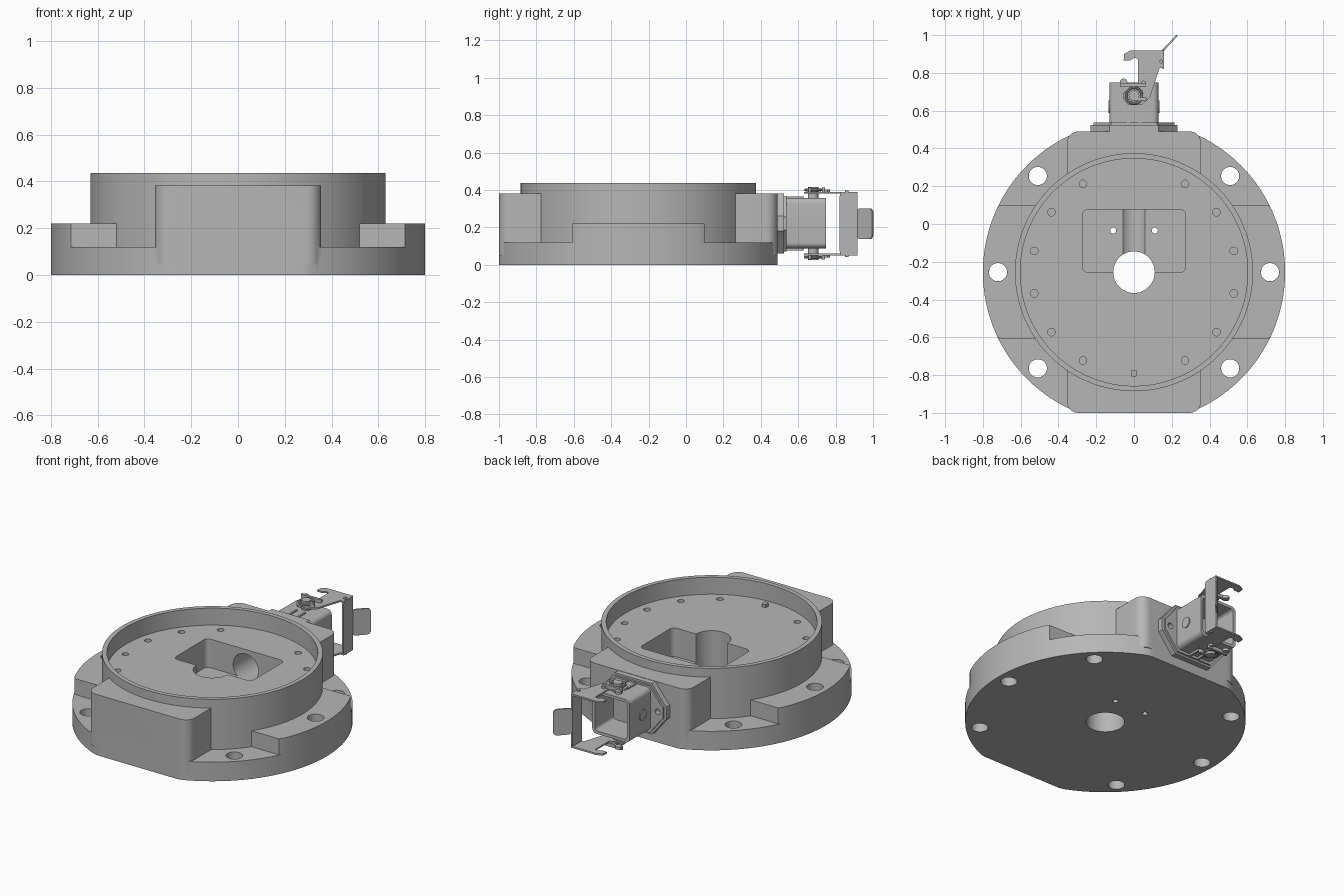
import bpy, bmesh, math
from math import sin, cos, pi, radians

if "Cube" in bpy.data.objects:
    bpy.data.objects.remove(bpy.data.objects["Cube"])

metal = bpy.data.materials.new("grey metal")
metal.use_nodes = True
GREY = (0.47, 0.47, 0.47, 1)
metal.diffuse_color = GREY
metal.node_tree.nodes["Principled BSDF"].inputs["Base Color"].default_value = GREY

CY = -0.255      # centre of the round housing
PLUG_Z = 0.22    # height of the connector axis


def circle(x, y, r, n=32):
    return [(x + r * cos(2 * pi * i / n), y + r * sin(2 * pi * i / n)) for i in range(n)]


def strip(r, half, n=160):
    """Disc outline cut off by two flats."""
    return [(x, CY + max(-half, min(half, y))) for x, y in circle(0, 0, r, n)]


def rounded(x, y, hx, hy, r, n=6):
    """Rounded rectangle outline."""
    pts = []
    for k, (sx, sy) in enumerate(((1, 1), (-1, 1), (-1, -1), (1, -1))):
        for i in range(n + 1):
            a = (k + i / n) * pi / 2
            pts.append((x + sx * (hx - r) + r * cos(a), y + sy * (hy - r) + r * sin(a)))
    return pts


def prism(name, outlines, lo, hi, axis="z"):
    """Extrude one or several outlines along an axis."""
    place = {"z": lambda a, b, h: (a, b, h),
             "y": lambda a, b, h: (a, h, b),
             "x": lambda a, b, h: (h, a, b)}[axis]
    bm = bmesh.new()
    for pts in outlines:
        low = [bm.verts.new(place(a, b, lo)) for a, b in pts]
        top = [bm.verts.new(place(a, b, hi)) for a, b in pts]
        bm.faces.new(low)
        bm.faces.new(top)
        for i in range(len(pts)):
            j = (i + 1) % len(pts)
            bm.faces.new((low[i], low[j], top[j], top[i]))
    bmesh.ops.recalc_face_normals(bm, faces=bm.faces)
    mesh = bpy.data.meshes.new(name)
    bm.to_mesh(mesh)
    bm.free()
    mesh.materials.append(metal)
    obj = bpy.data.objects.new(name, mesh)
    bpy.context.collection.objects.link(obj)
    return obj


def combine(target, tool, operation):
    mod = target.modifiers.new("combine", "BOOLEAN")
    mod.operation = operation
    mod.solver = "EXACT"
    mod.object = tool
    bpy.context.view_layer.objects.active = target
    bpy.ops.object.modifier_apply(modifier=mod.name)
    bpy.data.objects.remove(tool)


# Housing: flanged disc, side lugs, front and back blocks, round rim
body = prism("housing", [strip(0.8, 0.745)], 0, 0.12)
for part in (prism("side_lugs", [strip(0.8, 0.355)], 0.05, 0.22),
             prism("end_blocks", [rounded(0, CY, 0.355, 0.745, 0.06)], 0.05, 0.382),
             prism("rim", [circle(0, CY, 0.63, 128)], 0.05, 0.437)):
    combine(body, part, "UNION")

# Recess, pocket, cable bore and holes
flange_holes = [circle(0.72 * cos(radians(a)), CY + 0.72 * sin(radians(a)), 0.048)
                for a in (0, 45, 135, 180, 225, 315)]
screw_holes = [circle(0.54 * cos(radians(a)), CY + 0.54 * sin(radians(a)), 0.02, 20)
               for b in (0, 180) for a in (b - 60, b - 36, b - 12, b + 12, b + 36, b + 60)]
pin_holes = [circle(s * 0.11, -0.035, 0.016, 20) for s in (-1, 1)]
for cut in (prism("recess", [circle(0, CY, 0.602, 128)], 0.33, 0.6),
            prism("pocket", [rounded(0, -0.09, 0.272, 0.167, 0.03)], 0.15, 0.5),
            prism("cable_bore", [circle(0, 0.215, 0.088, 40)], CY, 0.6, "y"),
            prism("centre_hole", [circle(0, CY, 0.11, 48)], -0.1, 0.5),
            prism("flange_holes", flange_holes, -0.1, 0.5),
            prism("screw_holes", screw_holes, 0.27, 0.5),
            prism("pin_holes", pin_holes, -0.1, 0.5)):
    combine(body, cut, "DIFFERENCE")
prism("locating_key", [rounded(0, -0.79, 0.013, 0.017, 0.003)], 0.32, 0.35)


# Connector flange: hexagonal plate with a raised inner step and screw holes
def hexagon(w, h, tip, top):
    right = [(top, -h), (w - 0.02, -tip - 0.02), (w, -tip), (w, tip), (w - 0.02, tip + 0.02), (top, h)]
    return [(x, PLUG_Z + z) for x, z in right + [(-x, z) for x, z in reversed(right)]]


plate = prism("connector_flange", [hexagon(0.23, 0.16, 0.04, 0.13)], 0.485, 0.525, "y")
step = prism("connector_gasket", [hexagon(0.215, 0.148, 0.035, 0.122)], 0.515, 0.537, "y")
combine(plate, step, "UNION")
combine(plate, prism("cut", [circle(s * 0.178, PLUG_Z, 0.018, 20) for s in (-1, 1)],
                     0.5, 0.6, "y"), "DIFFERENCE")

# Connector shell, open at the back
shell = prism("connector_shell", [rounded(0, PLUG_Z + 0.003, 0.13, 0.135, 0.03)], 0.53, 0.748, "y")
combine(shell, prism("cut", [rounded(0, PLUG_Z + 0.003, 0.112, 0.117, 0.02)],
                     0.56, 0.9, "y"), "DIFFERENCE")
for side, s in (("left", 1), ("right", -1)):
    prism(side + "_shell_boss", [circle(0.62, PLUG_Z, 0.033)],
          *sorted((s * 0.128, s * 0.136)), "x")

# Locking bail: matching top and bottom arms with pivots and spring clips
arm = [(-0.055, 0.865), (-0.052, 0.9), (-0.02, 0.918), (0.16, 0.918), (0.16, 0.825),
       (0.135, 0.825), (0.085, 0.67), (0.04, 0.63), (-0.03, 0.63), (-0.055, 0.66),
       (-0.06, 0.69), (-0.02, 0.72), (0.02, 0.74), (0.02, 0.875), (0, 0.88), (-0.02, 0.865)]
for side, s in (("top", 1), ("bottom", -1)):
    def layer(name, outlines, lo, hi):
        return prism(side + "_" + name, outlines, *sorted((PLUG_Z + s * lo, PLUG_Z + s * hi)))
    layer("bail_arm", [arm], 0.16, 0.17)
    layer("pivot_pin", [circle(0, 0.68, 0.028)], 0.13, 0.195)
    layer("pivot_rib", [rounded(0.03 * k, 0.58, 0.006, 0.048, 0.004) for k in (-1, 1)], 0.13, 0.145)
    layer("clip_bar", [rounded(-0.005, 0.735, 0.07, 0.008, 0.007),
                       rounded(0.03, 0.662, 0.04, 0.008, 0.007)], 0.17, 0.192)
    layer("clip_hook", [circle(-0.055, 0.75, 0.02, 16), circle(0.05, 0.745, 0.014, 16)], 0.165, 0.182)
    layer("arm_rivet", [circle(0.145, 0.86, 0.01, 16)], 0.165, 0.178)
    # Spring ring round the pivot
    bpy.ops.mesh.primitive_torus_add(major_radius=0.042, minor_radius=0.007, major_segments=32,
                                     minor_segments=8, location=(0, 0.68, PLUG_Z + s * 0.18))
    ring = bpy.context.object
    ring.name = side + "_spring_ring"
    ring.data.materials.append(metal)

# Bail crossbar and angled finger tab
prism("bail_crossbar", [rounded(0.87, PLUG_Z, 0.048, 0.168, 0.02)], 0.148, 0.16, "x")
tab = prism("finger_tab", [rounded(0, 0, 0.057, 0.082, 0.025)], -0.005, 0.005, "x")
tab.location = (0.189, 0.957, PLUG_Z)
tab.rotation_euler = (0, 0, radians(-43))

# Smooth round walls while keeping the machined edges sharp
bpy.ops.object.select_all(action="DESELECT")
for obj in bpy.context.scene.objects:
    if obj.type == "MESH" and metal.name in obj.data.materials:
        obj.select_set(True)
        bpy.context.view_layer.objects.active = obj
bpy.ops.object.shade_smooth_by_angle(angle=radians(30))
